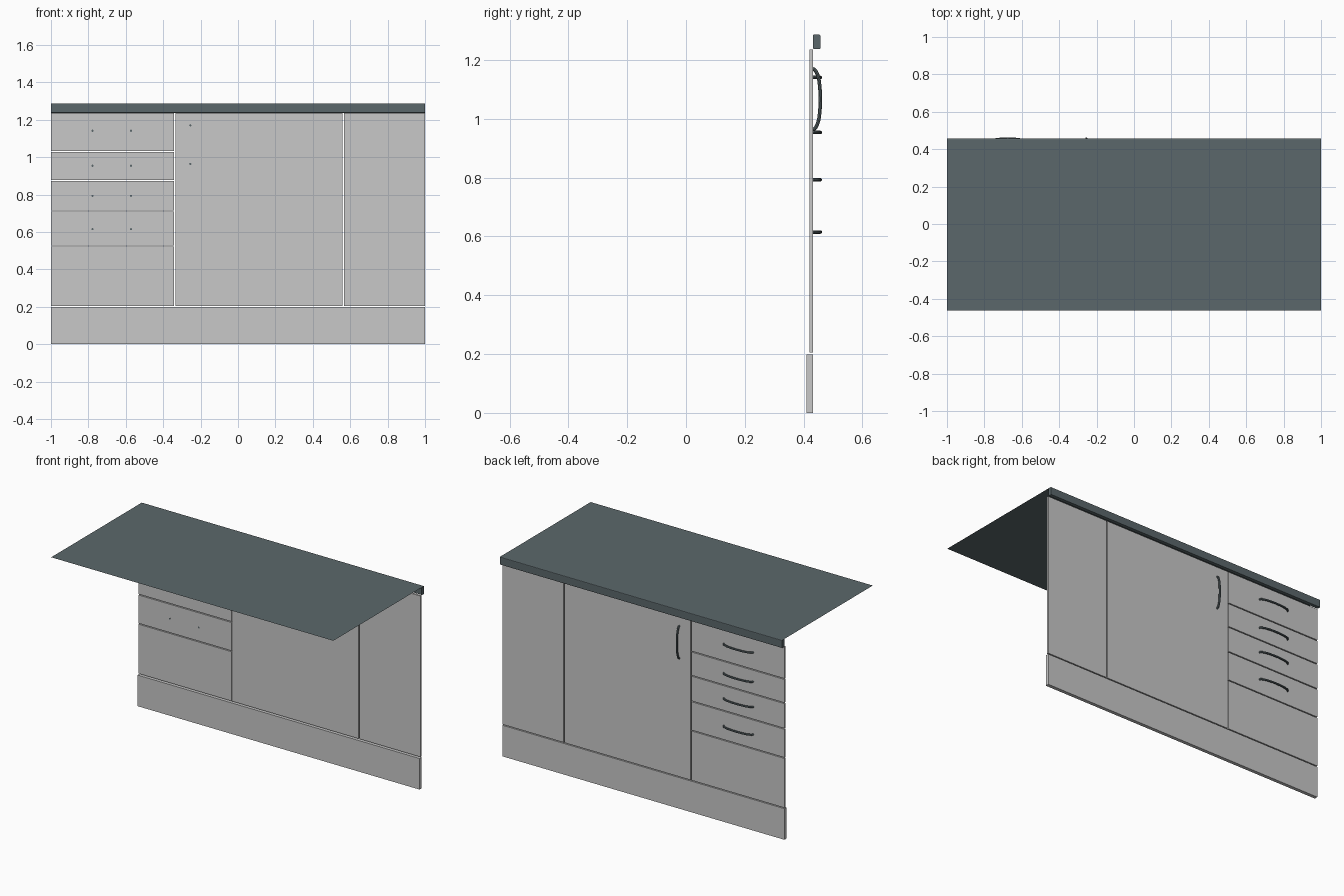
import bpy, bmesh

if "Cube" in bpy.data.objects:
    bpy.data.objects.remove(bpy.data.objects["Cube"])

def material(name, rgb):
    m = bpy.data.materials.new(name)
    m.diffuse_color = (*rgb, 1)
    m.use_nodes = True
    m.node_tree.nodes["Principled BSDF"].inputs["Base Color"].default_value = m.diffuse_color
    return m

PALE = material("pale grey", (0.58, 0.58, 0.58))
SLATE = material("slate", (0.105, 0.137, 0.147))

def box(name, x0, x1, y0, y1, z0, z1, mat, bevel=0):
    me = bpy.data.meshes.new(name)
    bm = bmesh.new()
    bmesh.ops.create_cube(bm, size=1)
    for v in bm.verts:
        v.co = ((x0 + x1) / 2 + v.co.x * (x1 - x0),
                (y0 + y1) / 2 + v.co.y * (y1 - y0),
                (z0 + z1) / 2 + v.co.z * (z1 - z0))
    if bevel:
        # chamfer only the long edges
        edges = [e for e in bm.edges
                 if abs(e.verts[0].co.x - e.verts[1].co.x) > 0.1]
        bmesh.ops.bevel(bm, geom=edges, offset=bevel, segments=2,
                        profile=0.5, affect='EDGES')
    bm.to_mesh(me)
    bm.free()
    me.materials.append(mat)
    ob = bpy.data.objects.new(name, me)
    bpy.context.collection.objects.link(ob)
    return ob

# half profile of the bow handle: distance from middle, depth
HALF = [(0.103, 0.4195), (0.103, 0.434), (0.097, 0.441), (0.085, 0.447),
        (0.068, 0.452), (0.04, 0.4555), (0.0, 0.457)]

def handle(name, x, z, vertical=False):
    path = [(-t, y) for t, y in HALF] + HALF[-2::-1]
    cu = bpy.data.curves.new(name, 'CURVE')
    cu.dimensions = '3D'
    cu.bevel_depth = 0.006
    cu.bevel_resolution = 2
    cu.use_fill_caps = True
    sp = cu.splines.new('POLY')
    sp.points.add(len(path) - 1)
    for p, (t, y) in zip(sp.points, path):
        p.co = (x, y, z + t, 1) if vertical else (x + t, y, z, 1)
    cu.materials.append(SLATE)
    ob = bpy.data.objects.new(name, cu)
    bpy.context.collection.objects.link(ob)
    bpy.ops.object.select_all(action='DESELECT')
    ob.select_set(True)
    bpy.context.view_layer.objects.active = ob
    bpy.ops.object.convert(target='MESH')
    bpy.ops.object.shade_smooth_by_angle()

Y0, Y1 = 0.42, 0.432
BOTTOM, TOP = 0.205, 1.236
G = 0.003  # half gap between fronts

# plinth
box("plinth", -1, 1, 0.41, Y1, 0, 0.199, PALE)

# drawer fronts, top to bottom, with the fixed panel beneath
levels = [TOP + G, 1.03, 0.875, 0.711, 0.524, BOTTOM - G]
for i in range(5):
    name = f"drawer_front_{i + 1}" if i < 4 else "lower_panel"
    box(name, -1, -0.338 - G, Y0, Y1, levels[i + 1] + G, levels[i] - G, PALE)

# door and side panel
box("door", -0.338 + G, 0.563 - G, Y0, Y1, BOTTOM, TOP, PALE)
box("side_panel", 0.563 + G, 1, Y0, Y1, BOTTOM, TOP, PALE)

# handles
for i, z in enumerate((1.141, 0.954, 0.793, 0.615)):
    handle(f"drawer_handle_{i + 1}", -0.675, z)
handle("door_handle", -0.255, 1.067, vertical=True)

# worktop: thin sheet plus rounded edge strip
box("worktop_edge", -1, 1, Y1, 0.457, 1.237, 1.287, SLATE, bevel=0.004)
me = bpy.data.meshes.new("worktop")
me.from_pydata([(-1, -0.463, 1.287), (1, -0.463, 1.287),
                (1, 0.45, 1.287), (-1, 0.45, 1.287)], [], [(0, 1, 2, 3)])
me.materials.append(SLATE)
bpy.context.collection.objects.link(bpy.data.objects.new("worktop", me))
